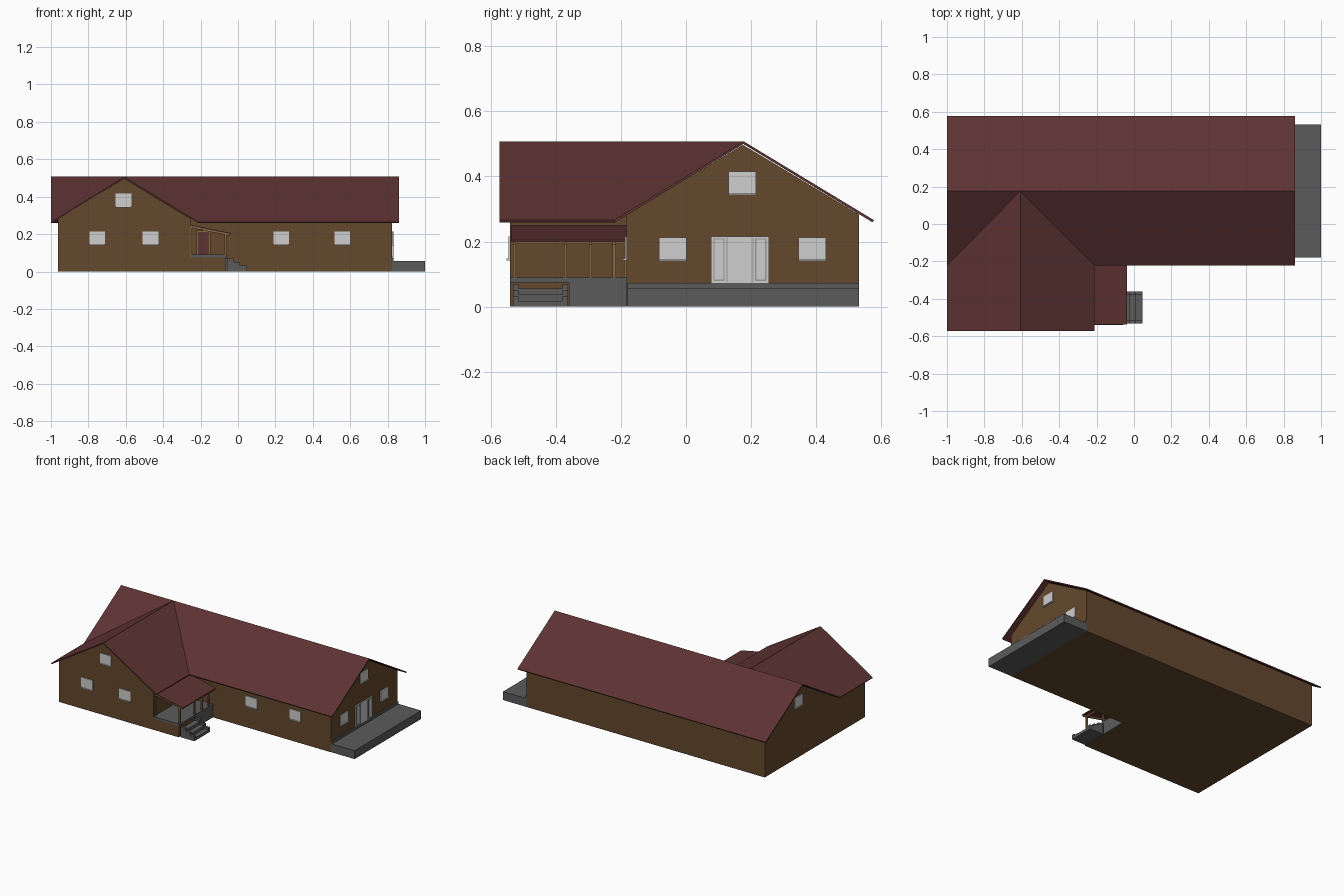
import bpy, bmesh
from mathutils import Vector

if "Cube" in bpy.data.objects:
    bpy.data.objects.remove(bpy.data.objects["Cube"])


def mat(name, r, g, b):
    m = bpy.data.materials.new(name)
    m.diffuse_color = (r, g, b, 1)
    m.use_nodes = True
    m.node_tree.nodes["Principled BSDF"].inputs["Base Color"].default_value = m.diffuse_color
    return m


WALL = mat("brown wall", .130, .066, .027)
ROOF = mat("dark red roof", .112, .033, .033)
GREY = mat("grey concrete", .105, .105, .105)
PANE = mat("pale window", .62, .62, .62)
TRIM = mat("mid grey trim", .32, .32, .32)
WOOD = mat("tan wood", .25, .135, .055)


def finish(name, bm, m):
    bmesh.ops.recalc_face_normals(bm, faces=bm.faces)
    me = bpy.data.meshes.new(name)
    bm.to_mesh(me)
    bm.free()
    me.materials.append(m)
    ob = bpy.data.objects.new(name, me)
    bpy.context.collection.objects.link(ob)
    return ob


def box(name, x0, x1, y0, y1, z0, z1, m):
    bm = bmesh.new()
    bmesh.ops.create_cube(bm, size=1)
    for v in bm.verts:
        v.co = ((x0, x1)[v.co.x > 0], (y0, y1)[v.co.y > 0], (z0, z1)[v.co.z > 0])
    return finish(name, bm, m)


def prism(name, pts, axis, a, b, m):
    """Extrude a (horizontal, z) profile along x or y from a to b."""
    bm = bmesh.new()
    vs = [bm.verts.new((a, p, z) if axis == 'x' else (p, a, z)) for p, z in pts]
    f = bm.faces.new(vs)
    r = bmesh.ops.extrude_face_region(bm, geom=[f])
    d = Vector((b - a, 0, 0)) if axis == 'x' else Vector((0, b - a, 0))
    bmesh.ops.translate(bm, vec=d, verts=[e for e in r['geom'] if isinstance(e, bmesh.types.BMVert)])
    return finish(name, bm, m)


# House walls: main block and front wing, both with gables
WX0, WX1, WY0, WY1 = -.963, .823, -.182, .532
WING_X, WING_Y = -.255, -.54
EAVE, RIDGE, TOP = .266, .508, .283


def gable(a, b):
    return [(a, 0), (b, 0), (b, TOP), ((a + b) / 2, RIDGE - .011), (a, TOP)]


prism("main_walls", gable(WY0, WY1), 'x', WX0, WX1, WALL)
prism("wing_walls", gable(WX0, WING_X), 'y', WING_Y, WY0, WALL)

# Cross-gabled roof sheet, thickened downwards
pts = {
    'a': (-1, .177, RIDGE), 'b': (.86, .177, RIDGE), 'c': (.86, .577, EAVE), 'd': (-1, .577, EAVE),
    'j': (-.608, .177, RIDGE), 'e': (-.21, -.222, EAVE), 'f': (.86, -.222, EAVE),
    'g': (-1, -.222, EAVE), 'h': (-1, -.573, EAVE), 'i': (-.608, -.573, RIDGE), 'k': (-.21, -.573, EAVE)}
bm = bmesh.new()
v = {k: bm.verts.new(p) for k, p in pts.items()}
for face in ("ajbcd", "jefb", "agj", "ghij", "jike"):
    bm.faces.new([v[k] for k in face])
roof = finish("roof", bm, ROOF)
if sum(p.normal.z for p in roof.data.polygons) < 0:
    roof.data.flip_normals()
sol = roof.modifiers.new("thickness", 'SOLIDIFY')
sol.thickness = .008
sol.offset = -1


# Windows: pane plate and small sill; side is the wall's outward direction
def plate(name, side, u0, u1, z0, z1, wall, depth, m):
    lo, hi = sorted((wall, wall + depth * (1 if side == '+x' else -1)))
    if side[1] == 'x':
        return box(name, lo, hi, u0, u1, z0, z1, m)
    return box(name, u0, u1, lo, hi, z0, z1, m)


def window(side, wall, u, z):
    plate("window", side, u - .042, u + .042, z - .036, z + .036, wall, .005, PANE)
    plate("window_sill", side, u - .042, u + .042, z - .037, z - .031, wall, .011, PANE)


for u, z in ((-.612, .38), (-.752, .179), (-.468, .179)):
    window('-y', WING_Y, u, z)
for u in (.231, .558):
    window('-y', WY0, u, .179)
for u, z in ((-.041, .177), (.388, .177), (.173, .38)):
    window('+x', WX1, u, z)
window('-x', WX0, .173, .38)

# Terrace door with framed side panels
plate("terrace_door", '+x', .077, .255, .067, .215, WX1, .006, PANE)


def frame(name, u0, u1, z0, z1, t):
    for a, b, c, d in ((u0, u0 + t, z0, z1), (u1 - t, u1, z0, z1),
                       (u0 + t, u1 - t, z0, z0 + t), (u0 + t, u1 - t, z1 - t, z1)):
        plate(name, '+x', a, b, c, d, WX1, .009, TRIM)


frame("door_side_panel", .084, .119, .079, .21, .004)
frame("door_side_panel", .212, .247, .079, .21, .004)
for u in (.125, .205):
    plate("door_stile", '+x', u, u + .003, .075, .213, WX1, .009, TRIM)

# Terrace
box("terrace", WX1, 1, -.18, .532, 0, .057, GREY)
box("terrace_skirting", WX1, WX1 + .008, -.18, .532, .057, .073, GREY)

# Porch floor
PX = -.06
box("porch_base", WING_X, PX - .006, WING_Y, WY0, 0, .075, WALL)
box("porch_floor", WING_X, PX, WING_Y, WY0, .075, .09, GREY)
box("porch_side", PX - .006, PX, -.36, WY0, 0, .075, GREY)

# Porch steps: solid stepped flight between higher stepped cheeks
def flight(name, y0, y1, lift):
    prof = [(PX, 0)]
    tops = [(PX + .105 - .033 * i, .018 + .019 * i + lift) for i in range(3)]
    prof.append((tops[0][0], 0))
    for i, (x, z) in enumerate(tops):
        prof.append((x, z))
        prof.append((tops[i + 1][0] if i < 2 else PX, z))
    prism(name, prof, 'y', y0, y1, GREY)


flight("steps", -.514, -.38, 0)
flight("step_cheek", -.532, -.514, .013)
flight("step_cheek", -.38, -.362, .013)

# Porch roof with sloping rafters
def slope(name, y0, y1, top, thick, m, x1=-.037):
    z1 = .25 - (x1 + .255) * .205
    prism(name, [(-.253, .25 - top), (x1, z1 - top), (x1, z1 - top - thick), (-.253, .25 - top - thick)],
          'y', y0, y1, m)


slope("porch_roof", -.537, WY0, 0, .006, ROOF)
for y in (-.532, -.375, -.298, -.225):
    slope("porch_rafter", y, y + .01, .006, .01, WOOD, -.042)

# Porch posts and beam
for y in (-.532, -.375, -.298, -.225):
    box("porch_post", PX - .012, PX - .002, y, y + .01, .09, .2, WOOD)
box("porch_beam", PX - .012, PX - .002, -.532, WY0, .193, .203, WOOD)
box("porch_wall_post", WING_X, WING_X + .01, -.532, -.522, .09, .235, WOOD)

# Front door with wooden frame
box("front_door", -.213, -.155, WY0 - .006, WY0, .09, .212, ROOF)
for x in (-.221, -.155):
    box("front_door_frame", x, x + .008, WY0 - .009, WY0, .09, .22, WOOD)
box("front_door_head", -.213, -.155, WY0 - .009, WY0, .212, .22, WOOD)
